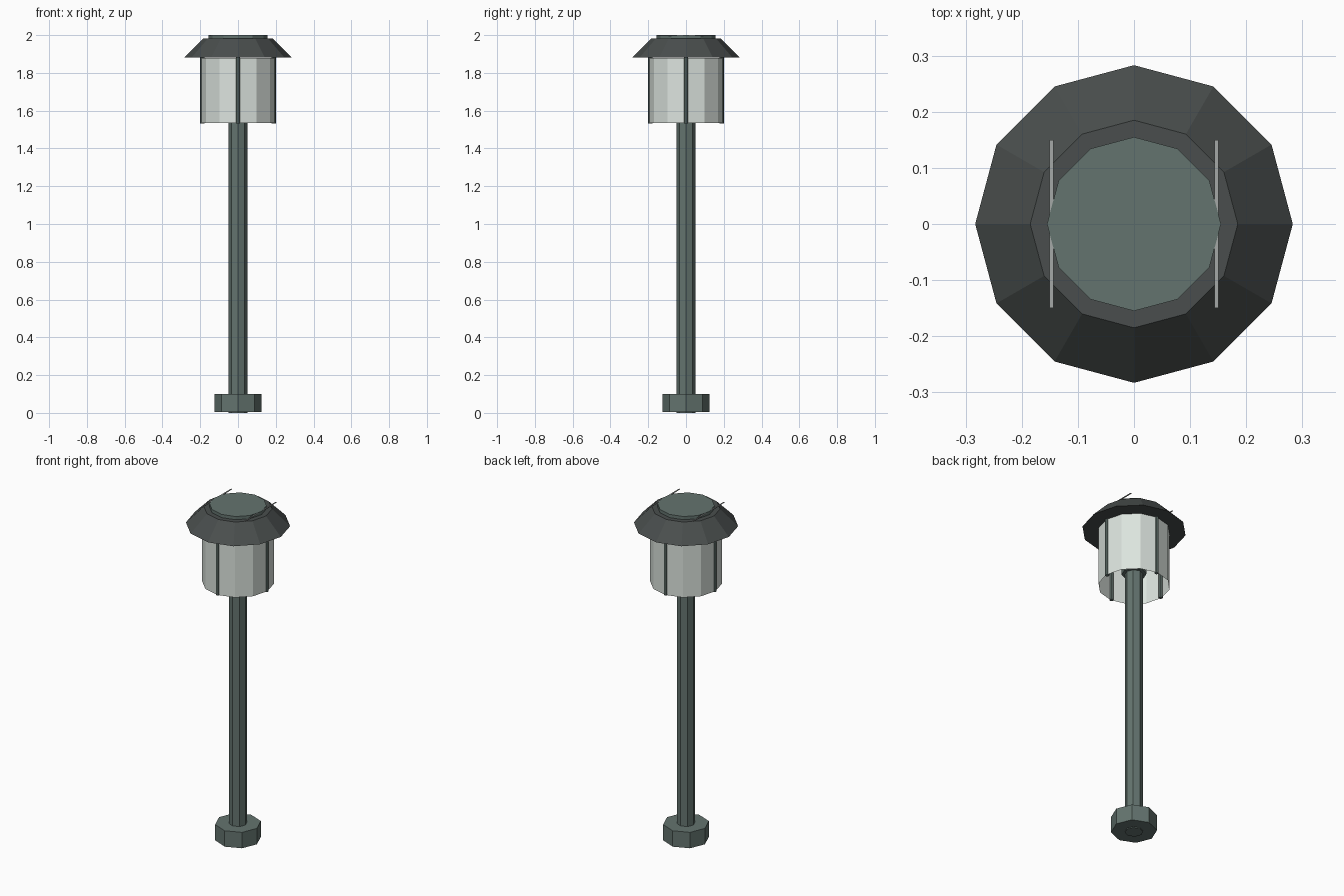
import bpy, bmesh, math
from mathutils import Vector

if "Cube" in bpy.data.objects:
    bpy.data.objects.remove(bpy.data.objects["Cube"])


def material(name, rgb):
    m = bpy.data.materials.new(name)
    m.diffuse_color = (*rgb, 1)
    m.use_nodes = True
    m.node_tree.nodes["Principled BSDF"].inputs["Base Color"].default_value = m.diffuse_color
    return m


GREEN = material("grey_green_metal", (0.127, 0.174, 0.159))
DARK = material("dark_roof_grey", (0.067, 0.076, 0.074))
GLASS = material("pale_glass", (0.716, 0.775, 0.730))
STRIP = material("light_grey_strip", (0.376, 0.397, 0.386))


def finish(bm, name, mat):
    bmesh.ops.recalc_face_normals(bm, faces=bm.faces)
    mesh = bpy.data.meshes.new(name)
    bm.to_mesh(mesh)
    bm.free()
    mesh.materials.append(mat)
    obj = bpy.data.objects.new(name, mesh)
    bpy.context.collection.objects.link(obj)
    return obj


def prism(name, mat, sides, z0, z1, r0, r1=None, centre=(0, 0), caps=True):
    """Flat-sided cylinder or cone frustum with a corner on the +x axis."""
    r1 = r0 if r1 is None else r1
    bm = bmesh.new()
    rings = []
    for z, r in ((z0, r0), (z1, r1)):
        rings.append([bm.verts.new((centre[0] + r * math.cos(math.tau * i / sides),
                                    centre[1] + r * math.sin(math.tau * i / sides), z))
                      for i in range(sides)])
    low, high = rings
    for i in range(sides):
        j = (i + 1) % sides
        bm.faces.new((low[i], low[j], high[j], high[i]))
    if caps:
        bm.faces.new(low[::-1])
        bm.faces.new(high)
    return finish(bm, name, mat)


def box(name, mat, centre, size):
    bm = bmesh.new()
    bmesh.ops.create_cube(bm, size=1)
    for v in bm.verts:
        v.co = Vector(c + p * s for c, p, s in zip(centre, v.co, size))
    return finish(bm, name, mat)


# Foot and pole
prism("base", GREEN, 8, 0.005, 0.10, 0.125)
prism("pole", GREEN, 8, 0.0, 1.88, 0.05)

# Lantern: lamp holder, open-bottomed glass and four upright bars
prism("lamp_holder", GREEN, 8, 1.61, 1.67, 0.068)
prism("glass", GLASS, 12, 1.535, 1.88, 0.195, caps=False)
for i, side in enumerate(("right", "back", "left", "front")):
    a = i * math.pi / 2
    prism("upright_bar_" + side, GREEN, 8, 1.533, 1.882, 0.011,
          centre=(0.189 * math.cos(a), 0.189 * math.sin(a)))

# Roof and top panel
prism("roof", DARK, 12, 1.882, 1.981, 0.283, 0.185)
prism("top_panel", GREEN, 12, 1.978, 2.0, 0.155)

# Thin strips either side of the panel
for side, x in (("left", -0.147), ("right", 0.147)):
    box("strip_" + side, STRIP, (x, 0, 1.996), (0.007, 0.30, 0.003))
